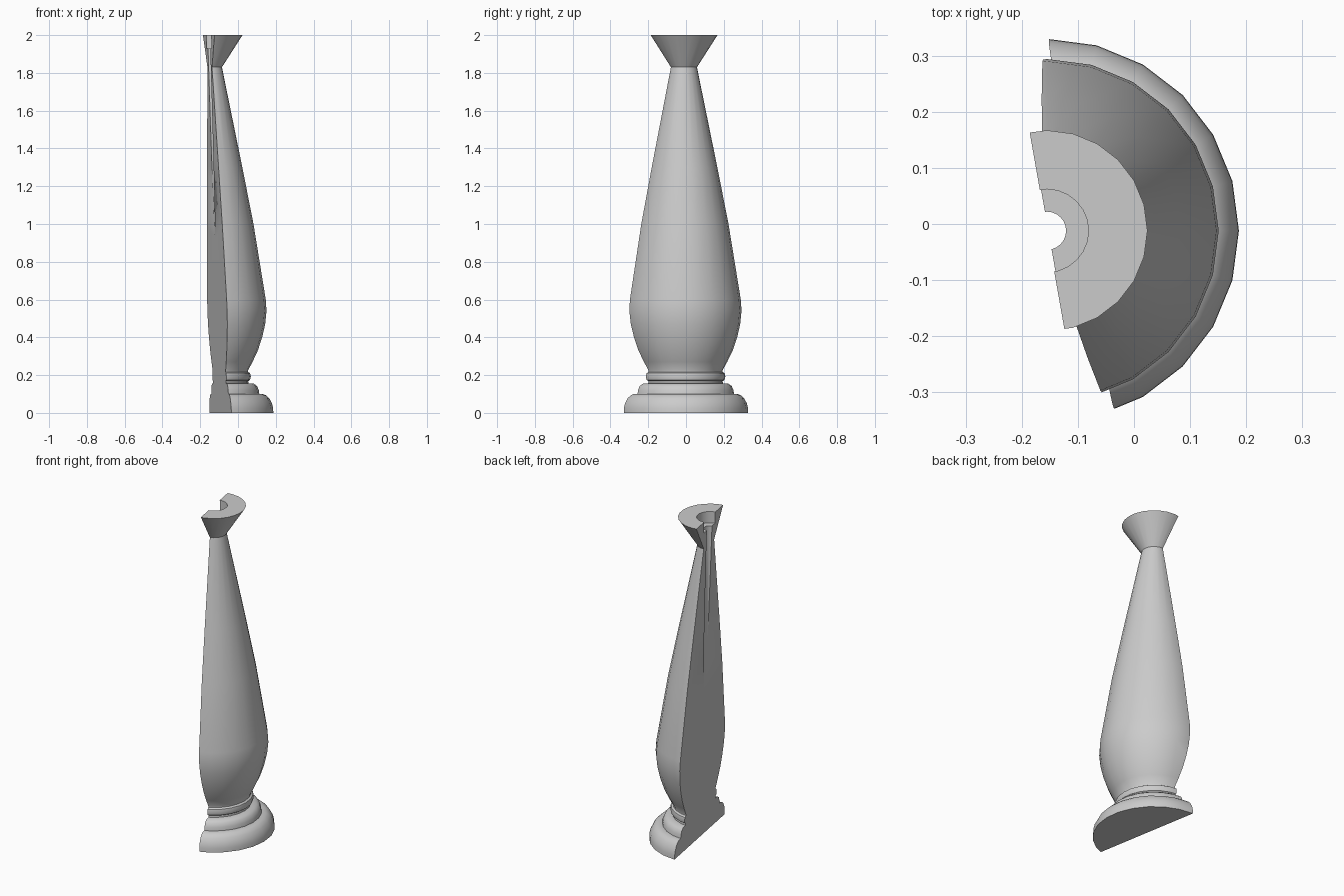
import bpy, bmesh, math
from mathutils import Vector

if "Cube" in bpy.data.objects:
    bpy.data.objects.remove(bpy.data.objects["Cube"])

SIDES = 24
AXIS = Vector((-0.155, -0.012, 0))

# Closed outline (radius, height): foot, collar, ring, body, flared top, cup, bore
PROFILE = [
    (0.034, 0), (0.342, 0), (0.341, 0.025), (0.335, 0.05), (0.32, 0.078), (0.305, 0.092), (0.288, 0.1),
    (0.268, 0.1), (0.265, 0.12), (0.256, 0.142), (0.238, 0.155),
    (0.21, 0.157), (0.209, 0.168), (0.219, 0.175), (0.223, 0.193), (0.219, 0.21), (0.208, 0.217),
    (0.208, 0.225), (0.232, 0.27), (0.26, 0.33), (0.283, 0.4), (0.299, 0.47), (0.306, 0.54), (0.302, 0.6),
    (0.237, 1.0), (0.178, 1.3), (0.07, 1.83),
    (0.179, 2.0), (0.074, 2.0), (0.074, 1.93), (0.034, 1.93),
]

material = bpy.data.materials.new("light_grey")
material.diffuse_color = (0.6, 0.6, 0.6, 1)
material.use_nodes = True
material.node_tree.nodes["Principled BSDF"].inputs["Base Color"].default_value = material.diffuse_color

# Turn the outline around the axis
bm = bmesh.new()
rings = []
for i in range(SIDES):
    a = 2 * math.pi * i / SIDES
    rings.append([bm.verts.new(AXIS + Vector((r * math.cos(a), r * math.sin(a), z)))
                  for r, z in PROFILE])
n = len(PROFILE)
for i in range(SIDES):
    a, b = rings[i], rings[(i + 1) % SIDES]
    for j in range(n):
        k = (j + 1) % n
        bm.faces.new((a[j], b[j], b[k], a[k]))
bmesh.ops.recalc_face_normals(bm, faces=bm.faces[:])

# Slice lengthwise with a slightly leaning plane and close the cut
side = Vector((math.cos(math.radians(10)), math.sin(math.radians(10)), 0))
bmesh.ops.bisect_plane(bm, geom=bm.verts[:] + bm.edges[:] + bm.faces[:],
                       plane_co=AXIS + side * 0.063,
                       plane_no=(side + Vector((0, 0, 0.0315))).normalized(),
                       clear_inner=True)
bmesh.ops.holes_fill(bm, edges=[e for e in bm.edges if e.is_boundary], sides=0)
bmesh.ops.triangulate(bm, faces=[f for f in bm.faces if len(f.verts) > 8])
bmesh.ops.recalc_face_normals(bm, faces=bm.faces[:])

mesh = bpy.data.meshes.new("half_baluster")
bm.to_mesh(mesh)
bm.free()
mesh.materials.append(material)
baluster = bpy.data.objects.new("half_baluster", mesh)
bpy.context.collection.objects.link(baluster)
bpy.context.view_layer.objects.active = baluster
baluster.select_set(True)
bpy.ops.object.shade_smooth_by_angle(angle=math.radians(35))
